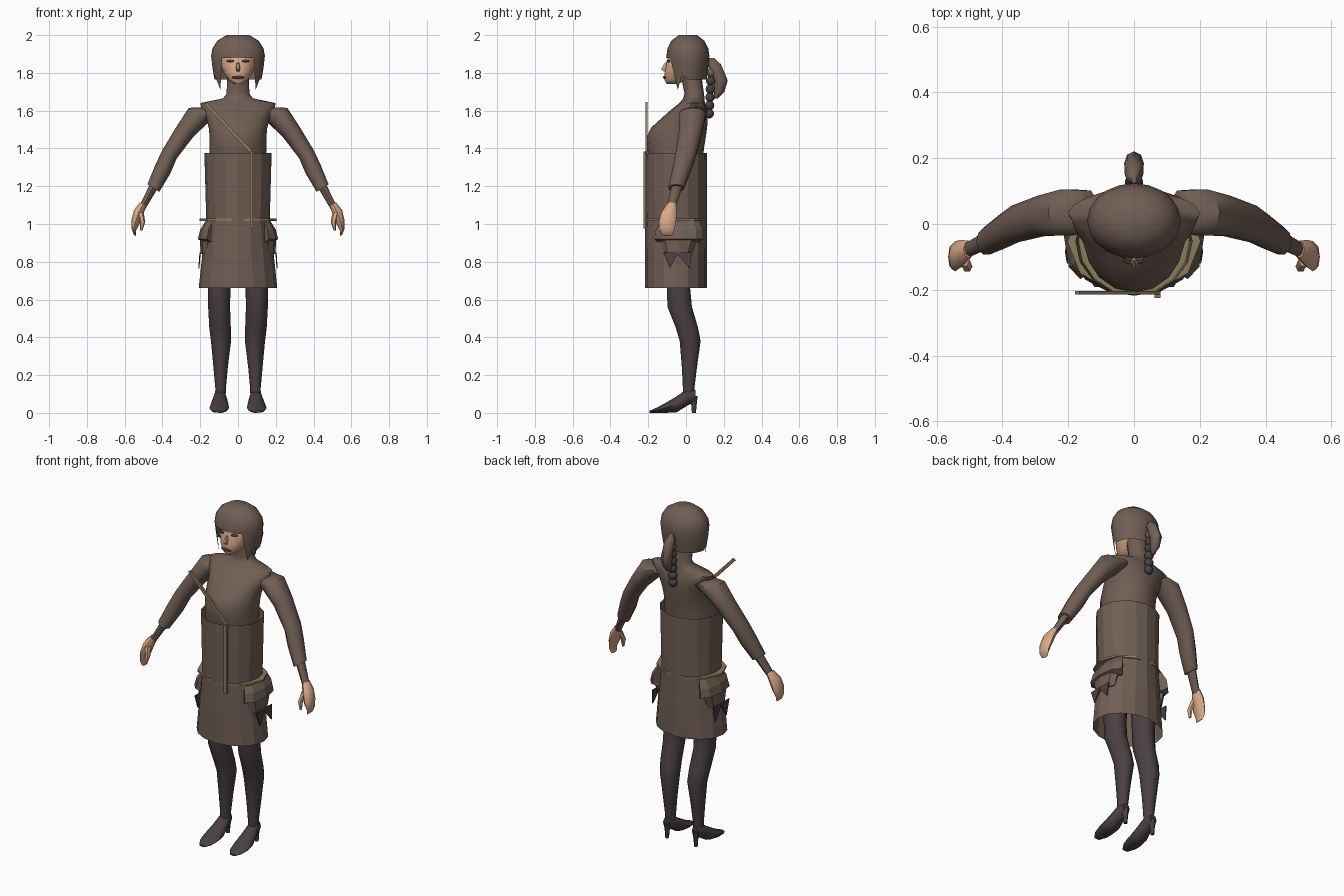
import bpy, bmesh, math
from mathutils import Vector, Matrix

if "Cube" in bpy.data.objects:
    bpy.data.objects.remove(bpy.data.objects["Cube"])


def mat(name, rgb):
    m = bpy.data.materials.new(name)
    m.diffuse_color = (*rgb, 1)
    m.use_nodes = True
    m.node_tree.nodes["Principled BSDF"].inputs["Base Color"].default_value = m.diffuse_color
    return m


BROWN = mat("brown_cloth", (0.162, 0.112, 0.089))
DARK = mat("dark_stocking", (0.069, 0.051, 0.055))
SKIN = mat("skin", (0.70, 0.40, 0.25))
OLIVE = mat("olive_strap", (0.25, 0.205, 0.105))
LIP = mat("dark_lip", (0.10, 0.04, 0.035))


def finish(name, bm, material, angle=50):
    bmesh.ops.recalc_face_normals(bm, faces=bm.faces)
    me = bpy.data.meshes.new(name)
    bm.to_mesh(me)
    bm.free()
    ob = bpy.data.objects.new(name, me)
    bpy.context.collection.objects.link(ob)
    me.materials.append(material)
    if angle:
        bpy.ops.object.select_all(action='DESELECT')
        ob.select_set(True)
        bpy.context.view_layer.objects.active = ob
        bpy.ops.object.shade_smooth_by_angle(angle=math.radians(angle))
    return ob


def loft(name, rings, material, u=(1, 0, 0), v=(0, 1, 0), n=10, caps=True, angle=50):
    """Rings are (x, y, z, radius along u, radius along v)."""
    bm = bmesh.new()
    u, v = Vector(u), Vector(v)
    loops = []
    for x, y, z, a, b in rings:
        loops.append([bm.verts.new(Vector((x, y, z)) + u * a * math.cos(t) + v * b * math.sin(t))
                      for t in (2 * math.pi * i / n for i in range(n))])
    for p, q in zip(loops, loops[1:]):
        for i in range(n):
            j = (i + 1) % n
            bm.faces.new((p[i], p[j], q[j], q[i]))
    if caps:
        bm.faces.new(loops[0])
        bm.faces.new(loops[-1])
    return finish(name, bm, material, angle)


def span(rings):
    """Turn (z, half width, front y, back y) into loft rings."""
    return [(0, (f + b) / 2, z, w, (b - f) / 2) for z, w, f, b in rings]


def ball(name, loc, size, material, rot=0, seg=8):
    bm = bmesh.new()
    m = Matrix.Translation(loc) @ Matrix.Rotation(rot, 4, 'Z') @ Matrix.Diagonal((*size, 1))
    bmesh.ops.create_uvsphere(bm, u_segments=seg, v_segments=6, radius=1, matrix=m)
    return finish(name, bm, material)


def plate(name, pts, thick, material):
    """Flat polygon extruded along a vector."""
    bm = bmesh.new()
    f = bm.faces.new([bm.verts.new(p) for p in pts])
    r = bmesh.ops.extrude_face_region(bm, geom=[f])
    bmesh.ops.translate(bm, vec=thick, verts=[g for g in r["geom"] if isinstance(g, bmesh.types.BMVert)])
    bm.faces.ensure_lookup_table()
    return finish(name, bm, material, 0)


# Upper body with collar
loft("bodice", span([(1.34, .15, -.195, .09), (1.40, .15, -.205, .095), (1.46, .15, -.208, .105),
                     (1.51, .155, -.185, .112), (1.56, .168, -.13, .115), (1.60, .19, -.085, .112),
                     (1.64, .20, -.035, .10), (1.665, .08, -.015, .098), (1.69, .06, -.008, .095),
                     (1.80, .058, -.03, .08)]), BROWN, n=16)

# Faceted corset and skirt
loft("corset_skirt", span([(.66, .208, -.218, .112), (.85, .188, -.218, .112), (1.02, .168, -.215, .11),
                           (1.375, .178, -.218, .112)]), BROWN, n=16, caps=False, angle=0)
loft("belt", span([(1.016, .203, -.217, .113), (1.028, .203, -.217, .113)]), OLIVE, n=10, angle=0)

# Shoulder strap: diagonal run, then hanging run
plate("strap_diagonal", [(-.18, -.215, 1.635), (-.165, -.215, 1.645), (.08, -.215, 1.385), (.064, -.215, 1.375)],
      (0, .012, 0), OLIVE)
plate("strap_hanging", [(.063, -.225, 1.385), (.08, -.225, 1.385), (.08, -.225, .975), (.063, -.225, .975)],
      (0, .014, 0), OLIVE)

# Head, nose, mouth
loft("head", span([(1.742, .022, -.105, -.04), (1.76, .048, -.114, 0), (1.80, .076, -.115, .05),
                   (1.84, .09, -.108, .08), (1.89, .095, -.097, .09), (1.94, .08, -.075, .08)]), SKIN, n=14)
loft("nose", [(0, -.105, 1.855, .006, .006), (0, -.117, 1.82, .012, .018), (0, -.11, 1.808, .008, .008)],
     SKIN, n=6)
ball("mouth", (0, -.113, 1.776), (.034, .009, .008), LIP)

# Hair cap: each column ends at its own height, giving a fringe and pointed locks
N = 20
profile = [(1.71, .80), (1.82, .93), (1.88, 1), (1.93, .94), (1.97, .76), (2.0, .42)]


def hair_radius(z):
    for (z0, r0), (z1, r1) in zip(profile, profile[1:]):
        if z <= z1:
            return r0 + (r1 - r0) * (z - z0) / (z1 - z0)
    return profile[-1][1]


bm = bmesh.new()
cols = []
for i in range(N):
    k = min(i, N - i)
    low = 1.878 if k < 3 else 1.71 if k == 3 else 1.785 if k == 4 else 1.765
    a = 2 * math.pi * i / N
    zs = [2.0, 1.97, 1.93, 1.89, (1.89 + low) / 2, low]
    cols.append([bm.verts.new((.144 * hair_radius(z) * math.sin(a), .01 - .115 * hair_radius(z) * math.cos(a), z))
                 for z in zs])
for i in range(N):
    p, q = cols[i], cols[(i + 1) % N]
    for j in range(5):
        bm.faces.new((p[j], q[j], q[j + 1], p[j + 1]))
bm.faces.new([c[0] for c in cols])
finish("hair_cap", bm, BROWN)

# Ponytail and beaded braid
loft("ponytail", [(0, .135, 1.88, .008, .012), (0, .15, 1.845, .028, .035), (0, .185, 1.76, .03, .036),
                  (0, .175, 1.70, .024, .028), (0, .16, 1.665, .008, .008)], BROWN, n=8)
for i in range(6):
    ball("braid_bead", (0, .133 - .002 * i, 1.80 - .043 * i), (.027, .025, .027), DARK if i else BROWN)

for s, side in ((1, "left"), (-1, "right")):
    # Eye
    ball("eye_" + side, (s * .041, -.093, 1.863), (.022, .006, .007), DARK, rot=s * .38)

    # Sleeve, wrist, hand and thumb, with rings tilted across the arm
    across = (s * .85, 0, .53)
    loft("sleeve_" + side, [(s * x, y, z, a, b) for x, y, z, a, b in (
        (.14, .04, 1.60, .035, .065), (.205, .035, 1.58, .066, .074), (.28, .025, 1.49, .052, .064),
        (.362, 0, 1.37, .044, .058), (.398, -.022, 1.29, .046, .052), (.448, -.052, 1.19, .037, .043))],
        BROWN, u=across, n=10)
    loft("wrist_" + side, [(s * .44, -.045, 1.21, .024, .03), (s * .505, -.078, 1.09, .018, .024)],
         BROWN, u=across, n=8)
    loft("hand_" + side, [(s * x, y, z, a, b) for x, y, z, a, b in (
        (.502, -.077, 1.105, .019, .026), (.527, -.09, 1.06, .028, .042), (.543, -.098, 1.01, .024, .046),
        (.553, -.10, .97, .014, .038), (.546, -.10, .94, .007, .026))], SKIN, u=across, n=8)
    loft("thumb_" + side, [(s * .517, -.11, 1.06, .018, .02), (s * .505, -.13, 1.01, .014, .016),
                           (s * .512, -.138, .965, .006, .008)], SKIN, n=6)

    # Hip drape in two layers with dark pointed ends
    loft("hip_drape_" + side, [(s * .135, -.03, 1.018, .035, .10), (s * .155, -.035, .97, .045, .125),
                               (s * .163, -.038, .92, .05, .13), (s * .14, -.04, .905, .04, .11)],
         BROWN, n=8, angle=0)
    loft("hip_underlayer_" + side, [(s * .16, -.04, .92, .042, .10), (s * .165, -.045, .84, .033, .075)],
         BROWN, n=8, angle=0)
    for y0, y1, tip in ((-.12, -.04, -.085), (-.055, .03, .02)):
        plate("drape_point_" + side, [(s * .198, y0, .85), (s * .198, y1, .85), (s * .204, tip, .765)],
              (s * .006, 0, 0), DARK)

    # Stockinged leg
    loft("leg_" + side, [(s * x, y, z, a, b) for x, y, z, a, b in (
        (.10, -.04, .88, .068, .075), (.10, -.04, .66, .060, .065), (.10, -.033, .56, .058, .068),
        (.095, .005, .45, .057, .062), (.09, .022, .38, .053, .058), (.092, .018, .24, .038, .042),
        (.092, .014, .13, .028, .032), (.094, .014, .07, .028, .03))], DARK, n=10)
    # Pointed shoe and heel
    loft("shoe_" + side, [(s * x, y, z, a, b) for x, y, z, a, b in (
        (.095, .05, .09, .022, .03), (.095, .01, .085, .034, .045), (.097, -.05, .045, .047, .042),
        (.10, -.11, .026, .052, .026), (.10, -.155, .014, .044, .014), (.10, -.192, .006, .02, .006))],
        DARK, v=(0, 0, 1), n=8)
    loft("heel_" + side, [(s * .095, .036, .09, .022, .026), (s * .095, .042, .04, .012, .014),
                          (s * .095, .042, 0, .01, .011)], DARK, n=8)
